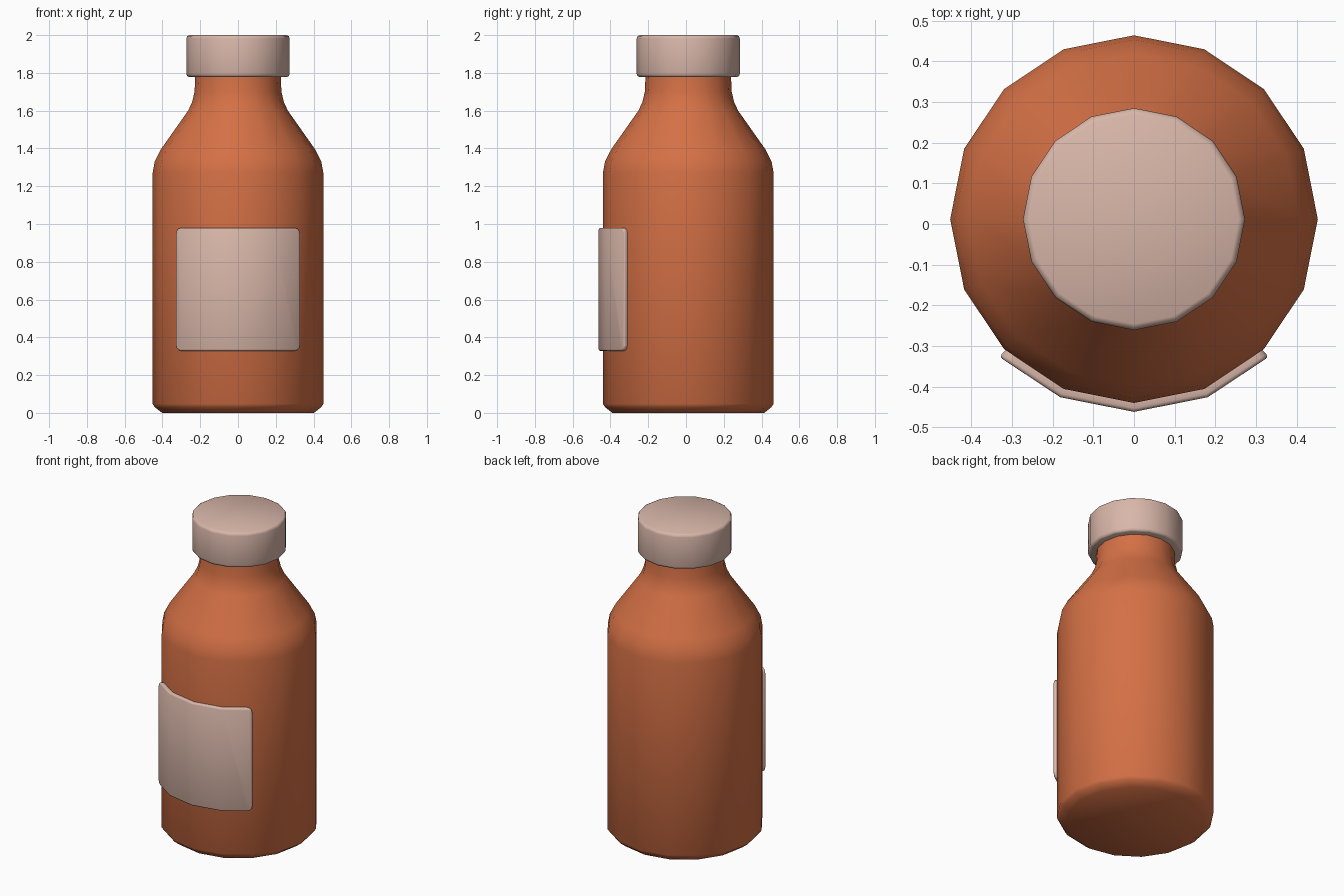
import bpy, bmesh, math

if "Cube" in bpy.data.objects:
    bpy.data.objects.remove(bpy.data.objects["Cube"])

SIDES = 16
CY = 0.012  # bottle axis sits slightly behind centre because of the label


def material(name, rgb):
    m = bpy.data.materials.new(name)
    m.diffuse_color = (*rgb, 1)
    m.use_nodes = True
    m.node_tree.nodes["Principled BSDF"].inputs["Base Color"].default_value = m.diffuse_color
    return m


orange = material("burnt orange", (0.66, 0.163, 0.06))
cream = material("pale pink", (0.69, 0.47, 0.395))


def finish(bm, name, mat):
    bmesh.ops.recalc_face_normals(bm, faces=bm.faces)
    me = bpy.data.meshes.new(name)
    bm.to_mesh(me)
    bm.free()
    me.materials.append(mat)
    ob = bpy.data.objects.new(name, me)
    bpy.context.collection.objects.link(ob)
    bpy.ops.object.select_all(action='DESELECT')
    ob.select_set(True)
    bpy.context.view_layer.objects.active = ob
    bpy.ops.object.shade_smooth_by_angle(angle=math.radians(60))
    return ob


def polar(r, deg, z):
    a = math.radians(deg)
    return (r * math.cos(a), CY + r * math.sin(a), z)


def lathe(name, profile, mat):
    bm = bmesh.new()
    rings = [[bm.verts.new(polar(r, 360 * i / SIDES, z)) for i in range(SIDES)]
             for r, z in profile]
    for a, b in zip(rings, rings[1:]):
        for i in range(SIDES):
            j = (i + 1) % SIDES
            bm.faces.new((a[i], a[j], b[j], b[i]))
    bm.faces.new(rings[0][::-1])
    bm.faces.new(rings[-1])
    return finish(bm, name, mat)


# bottle body with chamfered foot, rounded shoulder and neck
lathe("bottle_body", [(0.402, 0), (0.44, 0.03), (0.452, 0.048), (0.452, 1.27),
                      (0.441, 1.33), (0.407, 1.397), (0.264, 1.60), (0.243, 1.645),
                      (0.230, 1.70), (0.226, 1.79)], orange)

# screw cap
lathe("cap", [(0.258, 1.778), (0.269, 1.783), (0.273, 1.795), (0.273, 1.982),
              (0.269, 1.994), (0.258, 2.0)], cream)

# wrapped label: thin curved slab following four body facets
bm = bmesh.new()
cols = []
for deg in (-134.4, -112.5, -90, -67.5, -45.6):
    cols.append([bm.verts.new(polar(r, deg, z))
                 for r, z in ((0.450, 0.328), (0.474, 0.328), (0.474, 0.98), (0.450, 0.98))])
for a, b in zip(cols, cols[1:]):
    for i in range(4):
        j = (i + 1) % 4
        bm.faces.new((a[i], b[i], b[j], a[j]))
bm.faces.new(cols[0])
bm.faces.new(cols[-1][::-1])
# round the four corners, then soften the outer rim
corners = [bm.edges.get((c[i], c[i + 1])) for c in (cols[0], cols[-1]) for i in (0, 2)]
bmesh.ops.bevel(bm, geom=corners, offset=0.03, segments=3, profile=0.5, affect='EDGES')
bmesh.ops.recalc_face_normals(bm, faces=bm.faces)
bm.normal_update()
rim = [e for e in bm.edges if len(e.link_faces) == 2
       and e.calc_face_angle(0) > math.radians(60)
       and all(math.hypot(v.co.x, v.co.y - CY) > 0.461 for v in e.verts)]
bmesh.ops.bevel(bm, geom=rim, offset=0.009, segments=2, profile=0.5, affect='EDGES')
finish(bm, "label", cream)
